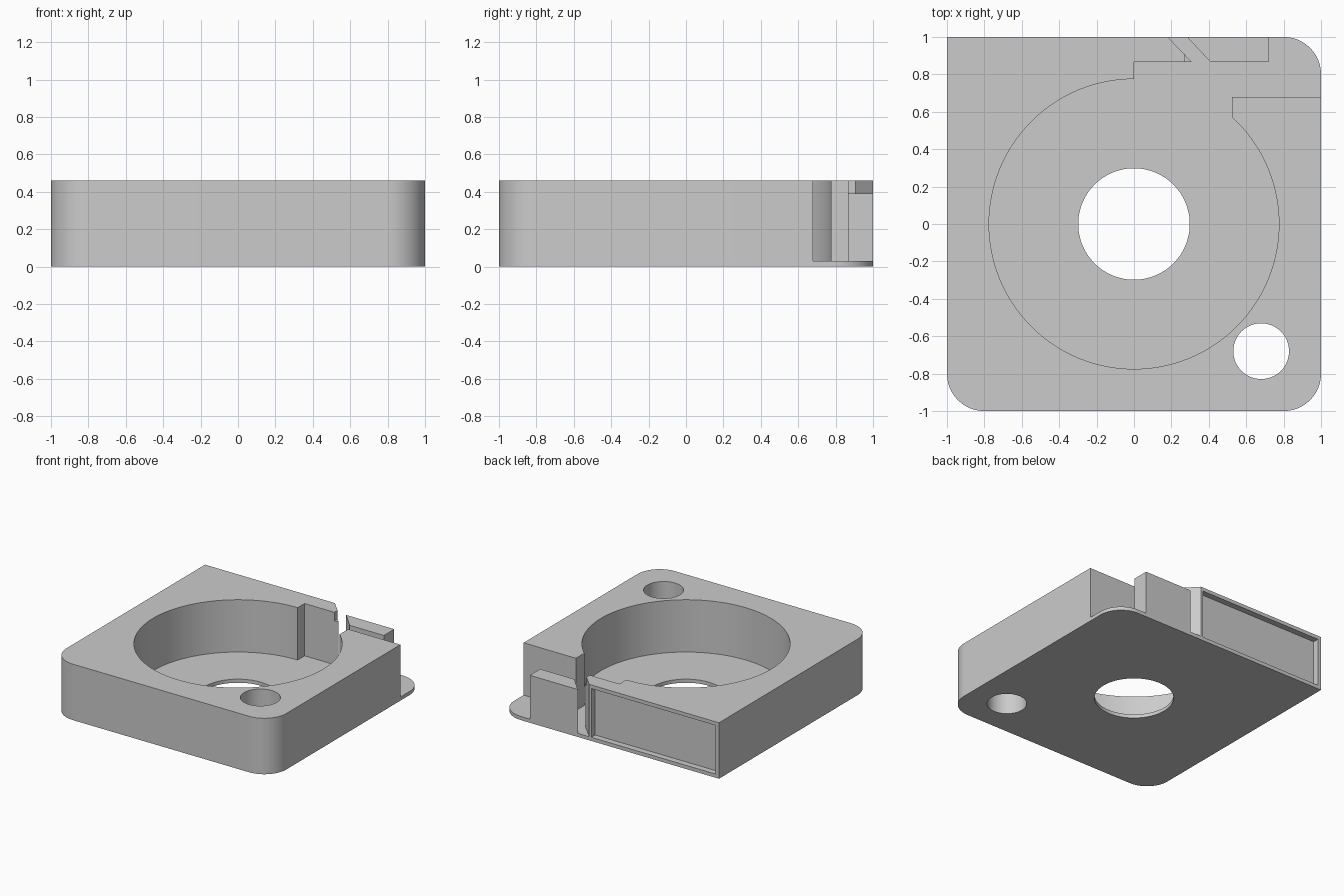
import bpy
import bmesh
from math import cos, sin, pi, radians

HEIGHT, FLOOR = 0.46, 0.03
TOP = HEIGHT + 0.1

if "Cube" in bpy.data.objects:
    bpy.data.objects.remove(bpy.data.objects["Cube"])

grey = bpy.data.materials.new("plain grey")
grey.use_nodes = True
grey.diffuse_color = (0.6, 0.6, 0.6, 1)
grey.node_tree.nodes["Principled BSDF"].inputs["Base Color"].default_value = grey.diffuse_color


def prism(name, outline, z0, z1):
    """Extrude a flat outline between two heights."""
    bm = bmesh.new()
    face = bm.faces.new([bm.verts.new((x, y, z0)) for x, y in outline])
    moved = bmesh.ops.extrude_face_region(bm, geom=[face])["geom"]
    for v in moved:
        if isinstance(v, bmesh.types.BMVert):
            v.co.z = z1
    bmesh.ops.recalc_face_normals(bm, faces=bm.faces)
    mesh = bpy.data.meshes.new(name)
    bm.to_mesh(mesh)
    bm.free()
    mesh.materials.append(grey)
    obj = bpy.data.objects.new(name, mesh)
    bpy.context.collection.objects.link(obj)
    return obj


def arc(cx, cy, r, start, sweep, steps):
    return [(cx + r * cos(start + sweep * i / steps), cy + r * sin(start + sweep * i / steps))
            for i in range(steps + 1)]


def circle(cx, cy, r, steps=96):
    return arc(cx, cy, r, 0, 2 * pi, steps)[:-1]


def rect(x0, x1, y0, y1):
    return [(x0, y0), (x1, y0), (x1, y1), (x0, y1)]


# Body: square block with three rounded corners and one sharp corner
outline = [(-1, 1)]
for sx, sy, start in ((-1, -1, pi), (1, -1, 1.5 * pi), (1, 1, 0)):
    outline += arc(0.8 * sx, 0.8 * sy, 0.2, start, pi / 2, 20)
body = prism("housing", outline, 0, HEIGHT)

# Side channel outline, leaving the small outlet block standing
channel = [(0, 0.5), (0.525, 0.5), (0.525, 0.68), (1.1, 0.68), (1.1, 1.1),
           (0.72, 1.1), (0.72, 0.865), (0.41, 0.865), (0.19, 1.1),
           (0.084, 1.1), (0.31, 0.865), (0, 0.865)]

cutters = [
    prism("bowl_cutter", circle(0, 0, 0.775, 128), FLOOR, TOP),
    prism("channel_cutter", channel, FLOOR, TOP),
    prism("centre_hole_cutter", circle(0, 0, 0.298), -0.1, TOP),
    prism("corner_hole_cutter", circle(0.68, -0.68, 0.149, 64), -0.1, TOP),
    # Lowers the outlet block and the tip of the slanted wall
    prism("lowered_top_cutter", rect(0.27, 0.8, 0.8, 1.1), 0.39, TOP),
    # Shallow panel in the back wall
    prism("back_recess_cutter", rect(-0.97, 0.16, 0.95, 1.1), 0.03, 0.43),
]

for cutter in cutters:
    cutter.hide_render = True
    mod = body.modifiers.new(cutter.name, 'BOOLEAN')
    mod.operation = 'DIFFERENCE'
    mod.solver = 'EXACT'
    mod.object = cutter

# Bake the cuts and remove the helpers
graph = bpy.context.evaluated_depsgraph_get()
mesh = bpy.data.meshes.new_from_object(body.evaluated_get(graph))
body.modifiers.clear()
body.data = mesh
for cutter in cutters:
    bpy.data.objects.remove(cutter)

bpy.ops.object.select_all(action='DESELECT')
body.select_set(True)
bpy.context.view_layer.objects.active = body
bpy.ops.object.shade_smooth_by_angle(angle=radians(30))
